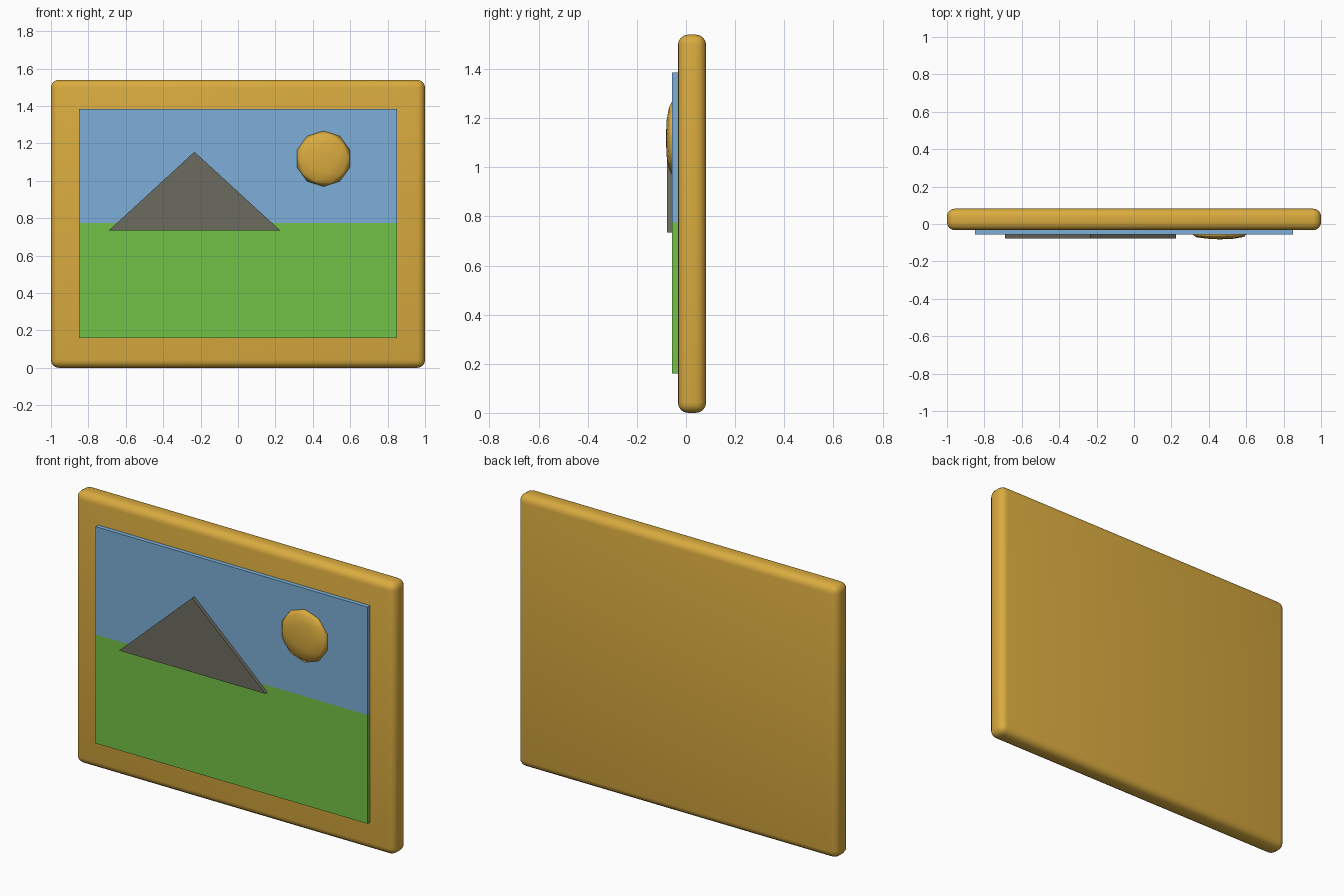
import bpy, bmesh
from math import radians
from mathutils import Matrix, Vector

cube = bpy.data.objects.get("Cube")
if cube:
    bpy.data.objects.remove(cube, do_unlink=True)


def material(name, rgb):
    m = bpy.data.materials.new(name)
    m.use_nodes = True
    m.diffuse_color = (*rgb, 1)
    bsdf = next(n for n in m.node_tree.nodes if n.type == 'BSDF_PRINCIPLED')
    bsdf.inputs["Base Color"].default_value = (*rgb, 1)
    return m


gold = material("gold", (0.70, 0.41, 0.05))
sky = material("sky_blue", (0.20, 0.43, 0.69))
grass = material("grass_green", (0.175, 0.54, 0.063))
rock = material("rock_grey", (0.15, 0.145, 0.115))


def add_object(name, bm, *mats):
    bmesh.ops.recalc_face_normals(bm, faces=bm.faces)
    mesh = bpy.data.meshes.new(name)
    bm.to_mesh(mesh)
    bm.free()
    for m in mats:
        mesh.materials.append(m)
    obj = bpy.data.objects.new(name, mesh)
    bpy.context.collection.objects.link(obj)
    return obj


def slab(outline, y_front, y_back):
    """Extrude an (x, z) outline from front to back."""
    bm = bmesh.new()
    face = bm.faces.new([bm.verts.new((x, y_front, z)) for x, z in outline])
    out = bmesh.ops.extrude_face_region(bm, geom=[face], use_keep_orig=True)
    verts = [g for g in out["geom"] if isinstance(g, bmesh.types.BMVert)]
    bmesh.ops.translate(bm, vec=(0, y_back - y_front, 0), verts=verts)
    return bm


def rect(x, z0, z1):
    return [(-x, z0), (x, z0), (x, z1), (-x, z1)]


def shade_smooth(obj, angle):
    bpy.ops.object.select_all(action='DESELECT')
    obj.select_set(True)
    bpy.context.view_layer.objects.active = obj
    bpy.ops.object.shade_smooth_by_angle(angle=radians(angle))


# Rounded frame board
bm = slab(rect(1, 0, 1.54), -0.033, 0.082)
bmesh.ops.bevel(bm, geom=bm.edges[:], offset=0.042, segments=4,
                profile=0.5, affect='EDGES')
shade_smooth(add_object("frame", bm, gold), 40)

# Canvas, cut at the horizon into grass and sky
horizon = 0.775
bm = slab(rect(0.85, 0.16, 1.385), -0.057, -0.02)
bmesh.ops.bisect_plane(bm, geom=bm.verts[:] + bm.edges[:] + bm.faces[:],
                       plane_co=(0, 0, horizon), plane_no=(0, 0, 1))
for f in bm.faces:
    f.material_index = int(f.calc_center_median().z < horizon)
add_object("canvas", bm, sky, grass)

# Mountain plate
peak = [(-0.69, 0.735), (0.225, 0.735), (-0.233, 1.155)]
add_object("mountain", slab(peak, -0.077, -0.05), rock)

# Flattened sun with its pole facing forward
bm = bmesh.new()
bmesh.ops.create_icosphere(bm, subdivisions=2, radius=0.149)
bmesh.ops.rotate(bm, verts=bm.verts, matrix=Matrix.Rotation(radians(90), 3, 'X'))
bmesh.ops.scale(bm, verts=bm.verts, vec=(1, 0.17, 1))
bmesh.ops.translate(bm, verts=bm.verts, vec=Vector((0.457, -0.057, 1.118)))
sun = add_object("sun", bm, gold)
shade_smooth(sun, 180)
